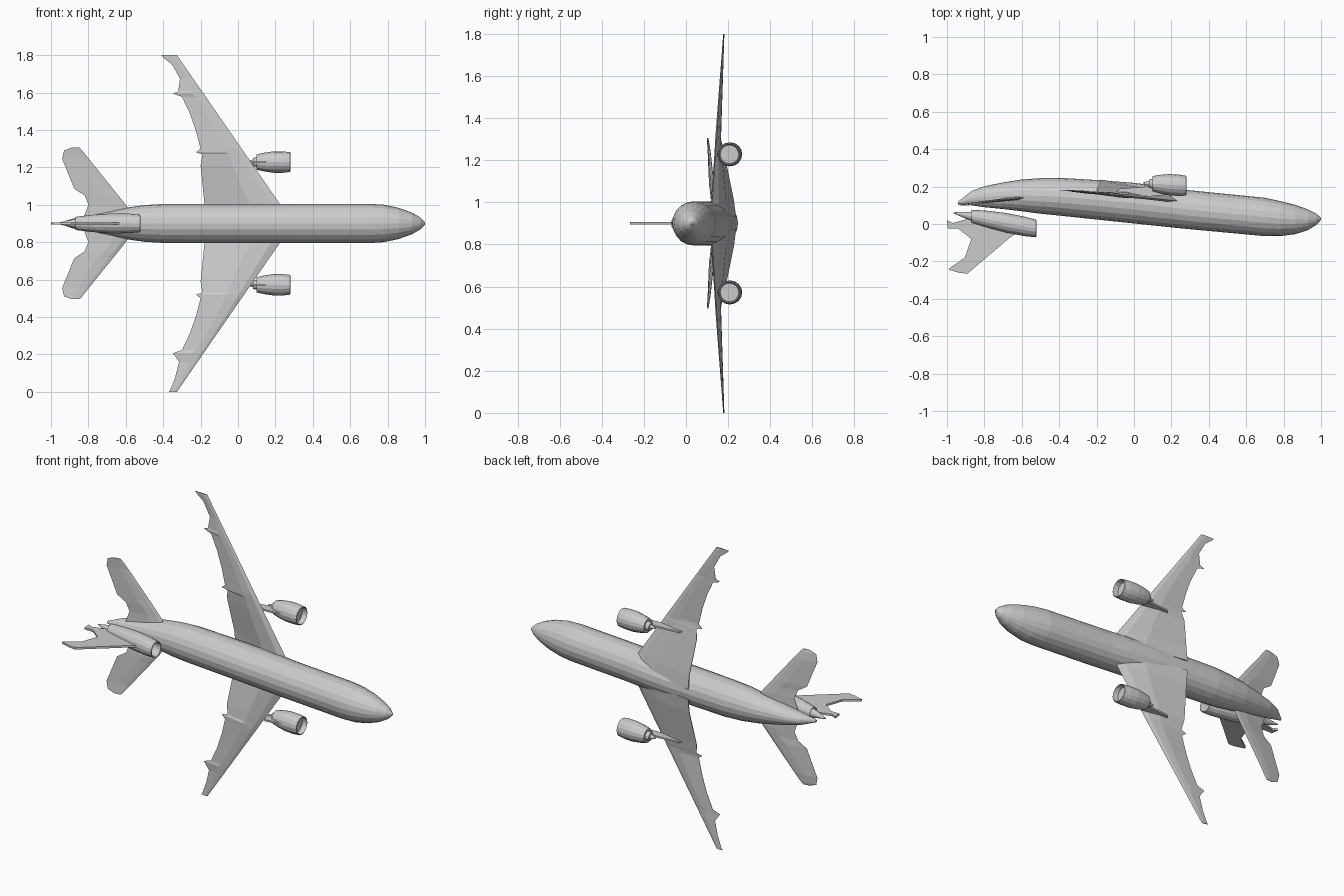
import bpy, bmesh, math

MID = 0.9  # height of the symmetry plane (the jet lies on its side)


def finish(name, bm):
    bmesh.ops.recalc_face_normals(bm, faces=bm.faces)
    mesh = bpy.data.meshes.new(name)
    bm.to_mesh(mesh)
    bm.free()
    ob = bpy.data.objects.new(name, mesh)
    bpy.context.collection.objects.link(ob)
    return ob


def loft(name, rings):
    """Skin a list of equal-length point rings and cap both ends."""
    bm = bmesh.new()
    rows = [[bm.verts.new(p) for p in ring] for ring in rings]
    n = len(rows[0])
    for a, b in zip(rows, rows[1:]):
        for i in range(n):
            j = (i + 1) % n
            bm.faces.new((a[i], a[j], b[j], b[i]))
    bm.faces.new(rows[0])
    bm.faces.new(rows[-1])
    return finish(name, bm)


def ellipse(x, y, z, ry, rz, n):
    return [(x, y + ry * math.cos(2 * math.pi * i / n),
             z + rz * math.sin(2 * math.pi * i / n)) for i in range(n)]


def surface(name, stations, side):
    """Wing-like part: stations are (z, x_lead, y_lead, x_trail, y_trail, thickness)."""
    rings = []
    for z, xl, yl, xt, yt, t in stations:
        z = MID + side * (z - MID)
        ring = []
        for f, o in ((0, 0), (0.12, 0.7), (0.4, 1), (1, 0.1),
                     (1, -0.1), (0.4, -1), (0.12, -0.7)):
            ring.append((xl + (xt - xl) * f, yl + (yt - yl) * f + o * t / 2, z))
        rings.append(ring)
    return loft(name, rings)


def plate(name, outline, z, t):
    """Thin plate from an x-y outline."""
    return loft(name, [[(x, y, z + s * t / 2) for x, y in outline] for s in (-1, 1)])


def lerp(z, table):
    for (z0, v0), (z1, v1) in zip(table, table[1:]):
        if z <= z1:
            return v0 + (v1 - v0) * (z - z0) / (z1 - z0)
    return table[-1][1]


# Fuselage: x, back side y, belly side y, half width
body = [(1.0, 0.022, 0.034, 0.006), (0.975, -0.005, 0.055, 0.032), (0.93, -0.033, 0.078, 0.058),
        (0.86, -0.055, 0.103, 0.083), (0.78, -0.065, 0.123, 0.1), (0.7, -0.065, 0.14, 0.105),
        (0.3, -0.028, 0.18, 0.105), (0.2, -0.018, 0.195, 0.105), (0.0, 0.003, 0.22, 0.105),
        (-0.2, 0.024, 0.235, 0.105), (-0.4, 0.045, 0.247, 0.104), (-0.5, 0.055, 0.245, 0.098),
        (-0.6, 0.068, 0.238, 0.084), (-0.7, 0.08, 0.222, 0.066), (-0.8, 0.09, 0.202, 0.046),
        (-0.87, 0.1, 0.175, 0.03), (-0.94, 0.108, 0.12, 0.008)]
loft("fuselage", [ellipse(x, (a + b) / 2, MID, (b - a) / 2, w, 20) for x, a, b, w in body])

# Wings: trailing edge outlines as (z, x), with a slightly different tip on each side
inner = [(0.93, -0.18), (1.01, -0.18), (1.21, -0.2), (1.27, -0.19), (1.28, -0.225), (1.3, -0.2),
         (1.395, -0.225), (1.487, -0.257), (1.577, -0.3), (1.594, -0.348)]
tips = {1: [(1.605, -0.32), (1.674, -0.31), (1.75, -0.353), (1.787, -0.4), (1.8, -0.41)],
        -1: [(1.605, -0.34), (1.64, -0.315), (1.72, -0.335), (1.785, -0.36), (1.8, -0.37)]}
lead_y = [(0.93, 0.12), (1.01, 0.125), (1.8, 0.178)]
trail_y = [(0.93, 0.235), (1.01, 0.225), (1.21, 0.185), (1.3, 0.165), (1.8, 0.182)]
thick = [(0.93, 0.055), (1.01, 0.05), (1.25, 0.026), (1.8, 0.005)]

# Tailplane stations
stab = [(0.92, -0.55, 0.14, -0.83, 0.118, 0.02), (1.0, -0.6, 0.14, -0.8, 0.12, 0.018),
        (1.05, -0.64, 0.135, -0.82, 0.115, 0.016), (1.085, -0.668, 0.132, -0.875, 0.11, 0.014),
        (1.245, -0.797, 0.115, -0.94, 0.103, 0.008), (1.29, -0.833, 0.108, -0.93, 0.1, 0.006),
        (1.305, -0.848, 0.105, -0.89, 0.1, 0.004)]

# Wing engine: x, radius, from the fan face out round the lip to the exhaust cone
nacelle = [(0.25, 0.044), (0.28, 0.049), (0.278, 0.053), (0.24, 0.057), (0.19, 0.057),
           (0.14, 0.05), (0.1, 0.041), (0.102, 0.027), (0.08, 0.022), (0.079, 0.013), (0.05, 0.005)]
pylon = [(0.21, 0.16), (0.08, 0.147), (-0.1, 0.165), (-0.08, 0.188), (0.06, 0.2), (0.15, 0.205)]

for side, label in ((1, "upper"), (-1, "lower")):
    wing = [(z, 0.22 - (z - 1.01) * 0.692, lerp(z, lead_y), x, lerp(z, trail_y), lerp(z, thick))
            for z, x in inner + tips[side]]
    surface(label + "_wing", wing, side)
    surface(label + "_tailplane", stab, side)
    ez = MID + side * 0.328
    loft(label + "_engine", [ellipse(x, 0.21 - 0.06 * (x - 0.19), ez, r, r, 16) for x, r in nacelle])
    plate(label + "_pylon", pylon, ez, 0.01)

# Tail engine, tilted along the rear fuselage: x, radius
tail = [(-0.58, 0.034), (-0.522, 0.042), (-0.525, 0.047), (-0.58, 0.052), (-0.68, 0.053),
        (-0.78, 0.046), (-0.87, 0.035), (-0.865, 0.025), (-0.9, 0.018), (-0.965, 0.003)]
loft("tail_engine", [ellipse(x, -0.025 - 0.19 * (x + 0.52), MID, r, r, 16) for x, r in tail])

# Tail fin with ragged rear edge
fin = [(-0.62, -0.045), (-0.66, -0.07), (-0.89, -0.265), (-0.93, -0.262), (-0.99, -0.245),
       (-0.985, -0.235), (-0.905, -0.18), (-0.87, -0.08), (-0.94, -0.025), (-0.995, -0.025),
       (-1.0, 0.02), (-0.97, 0.005), (-0.88, 0.03), (-0.7, 0.0)]
plate("tail_fin", fin, MID, 0.012)
